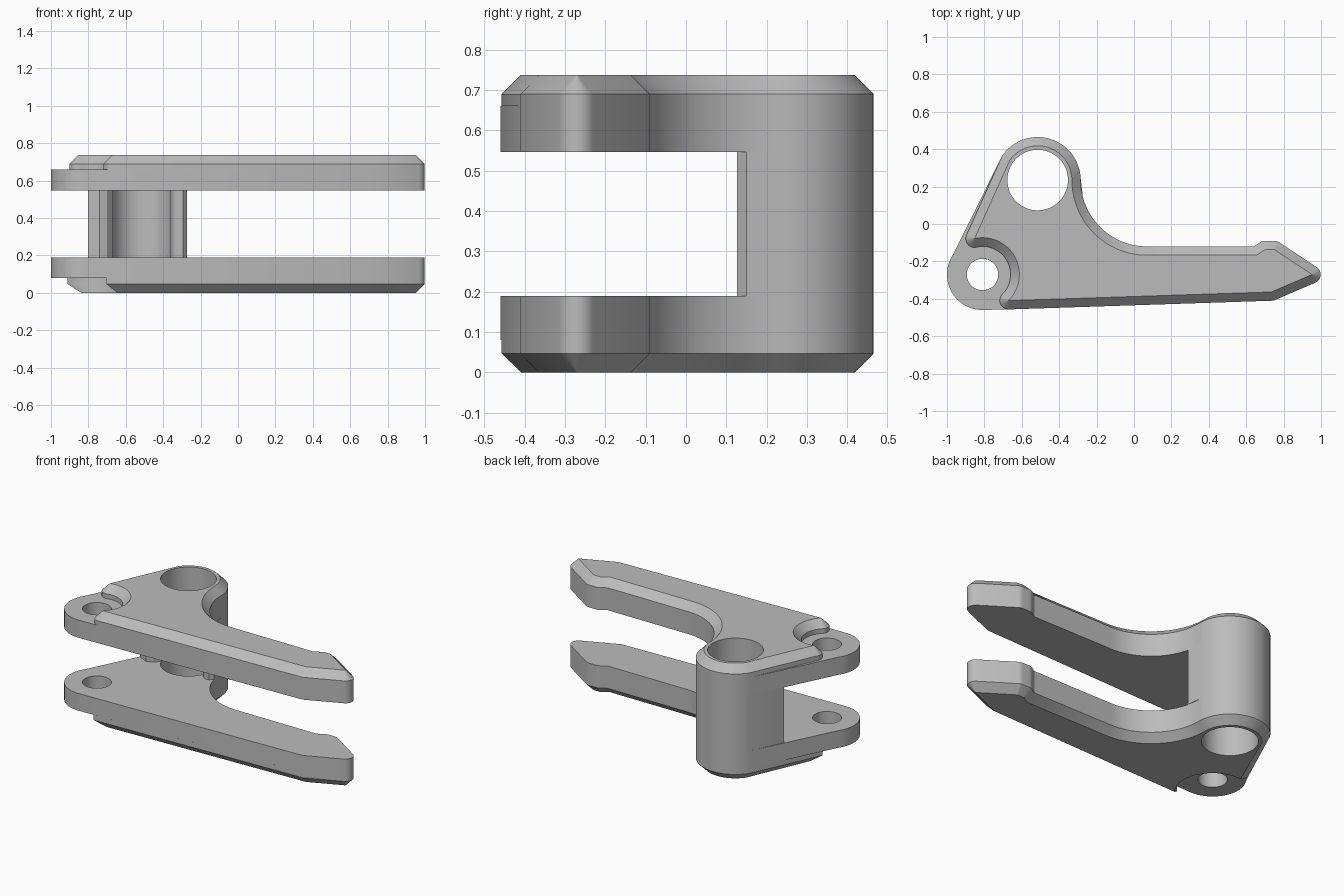
import bpy, bmesh
from math import cos, sin, acos, radians, degrees
from mathutils import Vector

if "Cube" in bpy.data.objects:
    bpy.data.objects.remove(bpy.data.objects["Cube"])

grey = bpy.data.materials.new("plain grey")
grey.use_nodes = True
grey.diffuse_color = (0.5, 0.5, 0.5, 1)
grey.node_tree.nodes["Principled BSDF"].inputs["Base Color"].default_value = (0.5, 0.5, 0.5, 1)

LUG, BOSS = Vector((-0.81, -0.27)), Vector((-0.515, 0.235))
LUG_R, BOSS_R, CHAMFER = 0.19, 0.23, 0.047
LEFT, FRONT = 145.8, -88.2      # outward directions of the two straight sides at the lug


def polar(c, r, a):
    return Vector((c[0] + r * cos(radians(a)), c[1] + r * sin(radians(a))))


def arc(c, r, a0, a1, n=12):
    return [polar(c, r, a0 + (a1 - a0) * i / n) for i in range(n + 1)]


def circle(c, r, n=64):
    return arc(c, r, 0, 360, n)[:-1]


def inset(pts, d):
    """Mitred inward offset of a counter-clockwise loop."""
    out = []
    for i, p in enumerate(pts):
        t1 = (p - pts[i - 1]).normalized()
        t2 = (pts[(i + 1) % len(pts)] - p).normalized()
        n1, n2 = Vector((-t1.y, t1.x)), Vector((-t2.y, t2.x))
        out.append(p + (n1 + n2) * (d / (1 + n1.dot(n2))))
    return out


def solid(name, levels, holes=()):
    """Loft (height, loop) levels into a capped solid with straight round holes."""
    bm = bmesh.new()
    stacks = [levels] + [[(z, h) for z, _ in (levels[0], levels[-1])] for h in holes]
    caps = [[], []]
    for stack in stacks:
        rings = [[bm.verts.new((p[0], p[1], z)) for p in loop] for z, loop in stack]
        n = len(rings[0])
        for a, b in zip(rings, rings[1:]):
            for i in range(n):
                j = (i + 1) % n
                bm.faces.new((a[i], a[j], b[j], b[i]))
        for cap, ring in zip(caps, (rings[0], rings[-1])):
            cap += [bm.edges.get((ring[i - 1], ring[i])) for i in range(n)]
    for cap, up in zip(caps, (-1, 1)):
        bmesh.ops.triangle_fill(bm, edges=cap, use_beauty=True, normal=(0, 0, up))
    bmesh.ops.recalc_face_normals(bm, faces=bm.faces)
    mesh = bpy.data.meshes.new(name)
    bm.to_mesh(mesh)
    bm.free()
    mesh.materials.append(grey)
    ob = bpy.data.objects.new(name, mesh)
    bpy.context.collection.objects.link(ob)
    bpy.ops.object.select_all(action='DESELECT')
    ob.select_set(True)
    bpy.context.view_layer.objects.active = ob
    bpy.ops.object.shade_smooth_by_angle(angle=radians(30))


# Lever outline: lug end, then arm, pointed tip, inner sweep and boss
lug_end = arc(LUG, LUG_R, LEFT, 360 + FRONT, 24)
body = [Vector((0.745, -0.41))]
body += arc((0.95, -0.27), 0.048, -66, 55, 10)
body += arc((0.75, -0.138), 0.048, 55, 90, 4)
body += arc((0.70, -0.138), 0.048, 90, 135, 5)
body += [Vector((0.64, -0.12))]
body += arc((0.07, 0.235), 0.355, 270, 182, 28)
body += arc(BOSS, BOSS_R, 3, LEFT, 32)
outline = lug_end + body

boss_hole, lug_hole = circle(BOSS, 0.162), circle(LUG, 0.084, 48)

# Upper and lower arms
solid("upper_arm", [(0.547, outline), (0.66, outline)], [boss_hole, lug_hole])
solid("lower_arm", [(0.08, outline), (0.19, outline)], [boss_hole, lug_hole])

# Upper raised layer: rounded horns around the lug recess, chamfered all round
RECESS = 0.15
swing = degrees(acos((LUG_R - CHAMFER) / (RECESS + CHAMFER)))
a0, a1 = LEFT - swing, FRONT + swing
horn = CHAMFER + 0.001
upper = body + arc(polar(LUG, RECESS + CHAMFER, a0), horn, LEFT, a0 + 180, 14)
upper += arc(LUG, RECESS, a0, a1, 24)[1:-1]
upper += arc(polar(LUG, RECESS + CHAMFER, a1), horn, a1 + 180, 360 + FRONT, 14)
solid("upper_raised_layer",
      [(0.66, upper), (0.69, upper), (0.737, inset(upper, CHAMFER))], [boss_hole])


# Lower raised layer: chamfered rim with a plain round cut at the lug
def lower(d, r=0.215):
    side = degrees(acos((LUG_R - d) / r))
    rim = inset(outline, d)[len(lug_end):]
    return rim + arc(LUG, r, LEFT - side, FRONT + side, 24)


solid("lower_raised_layer",
      [(0, lower(CHAMFER)), (CHAMFER, lower(0)), (0.08, lower(0))], [boss_hole])

# Open-fronted column joining the arms around the boss hole
column = [Vector(p) for p in ((-0.74, 0.127), (-0.70, 0.14))]
column = arc(BOSS, BOSS_R, 3, LEFT, 32) + [Vector((-0.803, 0.155))] + column
column += arc(BOSS, 0.162, 200, -20, 40)
column += [Vector(p) for p in ((-0.345, 0.14), (-0.325, 0.127), (-0.295, 0.127), (-0.274, 0.15))]
solid("joining_column", [(0.19, column), (0.547, column)])
